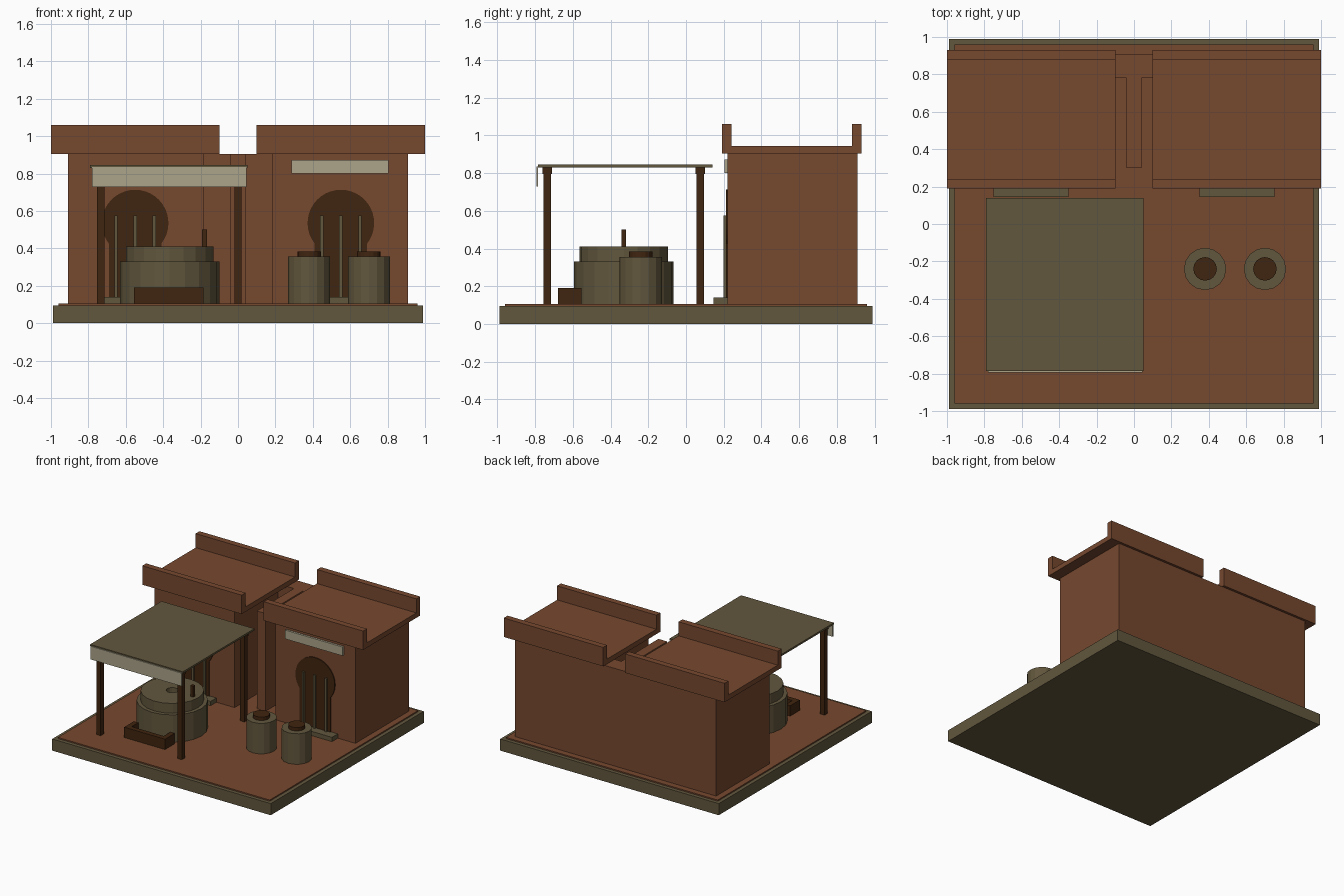
import bpy, math

if "Cube" in bpy.data.objects:
    bpy.data.objects.remove(bpy.data.objects["Cube"])


def material(name, rgb):
    m = bpy.data.materials.new(name)
    m.diffuse_color = (*rgb, 1)
    m.use_nodes = True
    m.node_tree.nodes["Principled BSDF"].inputs["Base Color"].default_value = m.diffuse_color
    return m


CLAY = material("clay", (0.181, 0.065, 0.028))
STONE = material("olive_stone", (0.122, 0.095, 0.047))
WOOD = material("dark_wood", (0.051, 0.018, 0.005))
CLOTH = material("pale_cloth", (0.413, 0.366, 0.25))


def mesh(name, verts, faces, mat):
    me = bpy.data.meshes.new(name)
    me.from_pydata(verts, [], faces)
    me.materials.append(mat)
    ob = bpy.data.objects.new(name, me)
    bpy.context.collection.objects.link(ob)
    return ob


def box(name, x, y, z, mat):
    """Box from (min, max) pairs."""
    v = [(a, b, c) for c in z for b in y for a in x]
    f = [(0, 2, 3, 1), (4, 5, 7, 6), (0, 1, 5, 4),
         (2, 6, 7, 3), (0, 4, 6, 2), (1, 3, 7, 5)]
    return mesh(name, v, f, mat)


def lathe(name, x, y, profile, mat, n=20):
    """Faceted solid of revolution from (radius, z) points, capped at both ends."""
    v = [(x + r * math.cos(2 * math.pi * i / n), y + r * math.sin(2 * math.pi * i / n), z)
         for r, z in profile for i in range(n)]
    f = [(k * n + i, k * n + (i + 1) % n, (k + 1) * n + (i + 1) % n, (k + 1) * n + i)
         for k in range(len(profile) - 1) for i in range(n)]
    f.append(tuple(reversed(range(n))))
    f.append(tuple(range(len(v) - n, len(v))))
    return mesh(name, v, f, mat)


def keyhole_door(name, cx):
    """Thin plate shaped as a horseshoe arch on a narrower doorway."""
    r, w, cz, n = 0.178, 0.14, 0.535, 28
    a = math.asin(math.sqrt(r * r - w * w) / r)
    outline = [(cx - w, 0.105), (cx + w, 0.105)]
    for i in range(n + 1):
        t = -a + (math.pi + 2 * a) * i / n
        outline.append((cx + r * math.cos(t), cz + r * math.sin(t)))
    m = len(outline)
    v = [(x, 0.212, z) for x, z in outline] + [(x, 0.221, z) for x, z in outline]
    f = [tuple(range(m)), tuple(reversed(range(m, 2 * m)))]
    f += [(i, i + m, (i + 1) % m + m, (i + 1) % m) for i in range(m)]
    return mesh(name, v, f, WOOD)


# Ground
box("base_slab", (-0.99, 0.99), (-0.99, 0.99), (0, 0.095), STONE)
box("yard_floor", (-0.96, 0.96), (-0.96, 0.96), (0.09, 0.105), CLAY)

# Twin buildings with roofs, parapets, doors, bars and steps
for s, side in ((-1, "left"), (1, "right")):
    def span(a, b):
        return tuple(sorted((s * a, s * b)))
    box(side + "_house", span(0.185, 0.91), (0.22, 0.91), (0.1, 0.905), CLAY)
    box(side + "_roof", span(0.1, 1.0), (0.19, 0.93), (0.905, 0.945), CLAY)
    box(side + "_front_parapet", span(0.1, 1.0), (0.19, 0.24), (0.905, 1.06), CLAY)
    box(side + "_back_parapet", span(0.1, 1.0), (0.88, 0.93), (0.905, 1.06), CLAY)
    keyhole_door(side + "_door", s * 0.55)
    for i in (-1, 0, 1):
        x = s * 0.55 + i * 0.102
        box(side + "_door_bar", (x - 0.009, x + 0.009), (0.198, 0.214), (0.135, 0.575), STONE)
    box(side + "_step", span(0.35, 0.75), (0.145, 0.22), (0.1, 0.14), STONE)

# Alley between the houses
box("alley_back_wall", (-0.185, 0.185), (0.78, 0.91), (0.1, 0.905), CLAY)
box("alley_divider", (-0.04, 0.04), (0.30, 0.78), (0.1, 0.905), CLAY)

# Blank sign board over the right door
box("sign_board", (0.285, 0.805), (0.203, 0.22), (0.80, 0.872), CLOTH)

# Canopy on four posts
box("canopy_roof", (-0.79, 0.05), (-0.785, 0.14), (0.83, 0.845), STONE)
box("canopy_valance", (-0.78, 0.045), (-0.793, -0.784), (0.728, 0.835), CLOTH)
for y in (-0.735, 0.075):
    box("canopy_beam", (-0.76, 0.025), (y - 0.025, y + 0.025), (0.795, 0.83), WOOD)
    for x in (-0.735, 0.0):
        box("canopy_post", (x - 0.02, x + 0.02), (y - 0.02, y + 0.02), (0.1, 0.8), WOOD)

# Round millstone with a central eye and a handle
MX, MY = -0.365, -0.33
lathe("mill_base", MX, MY, [(0.265, 0.1), (0.265, 0.33)], STONE)
lathe("mill_stone", MX, MY, [(0.235, 0.33), (0.235, 0.41), (0.045, 0.41), (0.045, 0.37)], STONE)
box("mill_handle", (-0.192, -0.166), (-0.343, -0.317), (0.4, 0.5), WOOD)

# Open trough in front of the mill
box("trough_front", (-0.555, -0.185), (-0.68, -0.64), (0.1, 0.19), WOOD)
box("trough_left_end", (-0.555, -0.515), (-0.64, -0.555), (0.1, 0.19), WOOD)
box("trough_right_end", (-0.225, -0.185), (-0.64, -0.555), (0.1, 0.19), WOOD)

# Storage jars with lids
for x in (0.38, 0.70):
    lathe("jar", x, -0.24, [(0.113, 0.1), (0.113, 0.355)], STONE, 16)
    lathe("jar_lid", x, -0.24, [(0.063, 0.35), (0.063, 0.383)], WOOD, 16)
